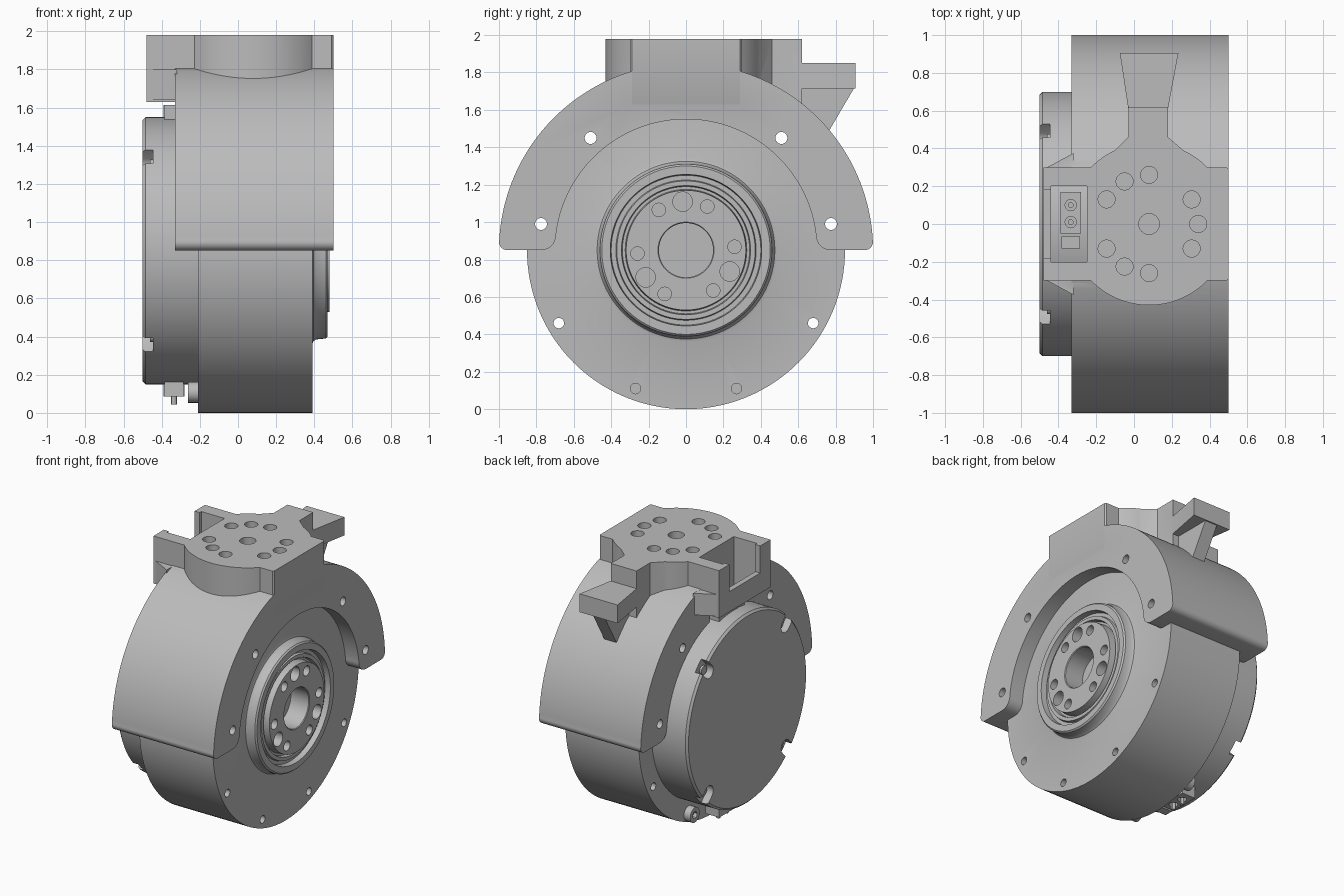
import bpy, bmesh, math
from mathutils import Matrix, Vector

cube = bpy.data.objects.get("Cube")
if cube:
    bpy.data.objects.remove(cube, do_unlink=True)

AXIS_Z = 0.85          # height of the motor axis
HUB_X = 0.08           # centre of the mounting pad

grey = bpy.data.materials.new("machined grey")
grey.use_nodes = True
COLOUR = (0.5, 0.5, 0.5, 1)
grey.diffuse_color = COLOUR
grey.node_tree.nodes["Principled BSDF"].inputs["Base Color"].default_value = COLOUR


def make(name, bm):
    bmesh.ops.recalc_face_normals(bm, faces=bm.faces)
    mesh = bpy.data.meshes.new(name)
    bm.to_mesh(mesh)
    bm.free()
    mesh.materials.append(grey)
    obj = bpy.data.objects.new(name, mesh)
    bpy.context.collection.objects.link(obj)
    return obj


def prism(name, pts, axis, lo, hi):
    """Extrude a 2D outline: axis 'x' takes (y, z) points, 'z' takes (x, y)."""
    place = (lambda p, t: (t, *p)) if axis == "x" else (lambda p, t: (*p, t))
    bm = bmesh.new()
    face = bm.faces.new([bm.verts.new(place(p, lo)) for p in pts])
    new = bmesh.ops.extrude_face_region(bm, geom=[face])["geom"]
    shift = Vector(place((0, 0), hi - lo))
    bmesh.ops.translate(bm, vec=shift, verts=[v for v in new if isinstance(v, bmesh.types.BMVert)])
    return make(name, bm)


def box(name, x, y, z):
    return prism(name, [(x[0], y[0]), (x[1], y[0]), (x[1], y[1]), (x[0], y[1])], "z", *z)


def rods(name, spots, axis, lo, hi, segments=24):
    """Parallel cylinders in one mesh; each spot is (a, b, radius)."""
    bm = bmesh.new()
    for a, b, r in spots:
        mid = (lo + hi) / 2
        if axis == "x":
            m = Matrix.Translation((mid, a, b)) @ Matrix.Rotation(math.pi / 2, 4, "Y")
        else:
            m = Matrix.Translation((a, b, mid))
        bmesh.ops.create_cone(bm, cap_ends=True, segments=segments, radius1=r, radius2=r,
                              depth=hi - lo, matrix=m)
    return make(name, bm)


def lathe(name, profile, segments=128):
    """Revolve (x, radius) points about the motor axis."""
    bm = bmesh.new()
    verts = [bm.verts.new((x, 0, AXIS_Z + r)) for x, r in profile]
    edges = [bm.edges.new(pair) for pair in zip(verts, verts[1:])]
    bmesh.ops.spin(bm, geom=verts + edges, cent=(0, 0, AXIS_Z), axis=(1, 0, 0),
                   angle=math.tau, steps=segments)
    bmesh.ops.remove_doubles(bm, verts=bm.verts, dist=1e-5)
    return make(name, bm)


def combine(obj, others, operation):
    for other in others:
        mod = obj.modifiers.new("bool", "BOOLEAN")
        mod.object, mod.operation, mod.solver = other, operation, "EXACT"
        bpy.context.view_layer.objects.active = obj
        bpy.ops.object.modifier_apply(modifier=mod.name)
        bpy.data.objects.remove(other, do_unlink=True)


def arc(cx, cy, r, start, end, n):
    steps = [math.radians(start + (end - start) * i / n) for i in range(n + 1)]
    return [(cx + r * math.cos(a), cy + r * math.sin(a)) for a in steps]


def ring(cx, cy, dist, radius, angles):
    return [(*p, radius) for a in angles for p in arc(cx, cy, dist, a, a, 1)[:1]]


def mirrored(spots):
    return [(s * y, z, r) for y, z, r in spots for s in (-1, 1)]


# Motor housing with its stepped output flange
housing = lathe("motor_housing", [
    (-0.21, 0), (-0.21, 0.85), (0.39, 0.85), (0.39, 0.49), (0.395, 0.475), (0.41, 0.465),
    (0.46, 0.46), (0.47, 0.45), (0.47, 0.405), (0.43, 0.40), (0.43, 0.375), (0.45, 0.37),
    (0.45, 0.345), (0.42, 0.34), (0.42, 0.325), (0.48, 0.32), (0.48, 0.15), (0.475, 0.145),
    (0.33, 0.145), (0.33, 0)])
UPPER = mirrored([(0.51, 1.45, 0.032), (0.775, 0.99, 0.032)])
LOWER = mirrored([(0.68, 0.46, 0.028), (0.27, 0.11, 0.028)])
combine(housing, [
    rods("rim_holes", UPPER + LOWER, "x", -1, 1),
    rods("flange_holes", ring(0, AXIS_Z, 0.26, 0.036, range(4, 364, 60)), "x", 0.38, 0.6),
    rods("dowel_holes", ring(0, AXIS_Z, 0.26, 0.052, (94, 214, 334)), "x", 0.38, 0.6),
], "DIFFERENCE")

# Rear cover with four screw notches
cover = lathe("rear_cover", [(-0.5, 0), (-0.5, 0.685), (-0.485, 0.70), (-0.2, 0.70), (-0.2, 0)])
for i in range(4):
    turn = (Matrix.Translation((0, 0, AXIS_Z)) @ Matrix.Rotation(math.radians(45 + 90 * i), 4, "X")
            @ Matrix.Translation((0, 0, -AXIS_Z)))
    notch = prism("notch", [(0.75, 0.80), (0.75, 0.90)] + arc(0.63, AXIS_Z, 0.05, 90, 270, 8),
                  "x", -0.6, -0.445)
    notch.data.transform(turn)
    combine(cover, [notch], "DIFFERENCE")
    screw = rods("cover_screw", [(0.63, AXIS_Z, 0.032)], "x", -0.46, -0.43)
    screw.data.transform(turn)

# Saddle bracket: half ring with rounded feet
saddle = prism("bracket", (
    arc(0, AXIS_Z, 1.0, 3, 177, 96)
    + arc(-0.955, AXIS_Z + 0.045, 0.045, 180, 270, 6)
    + arc(-0.775, AXIS_Z + 0.08, 0.08, 270, 360, 8)
    + arc(0, AXIS_Z, 0.70, 173, 7, 72)
    + arc(0.775, AXIS_Z + 0.08, 0.08, 180, 270, 8)
    + arc(0.955, AXIS_Z + 0.045, 0.045, 270, 360, 6)), "x", -0.33, 0.5)

# Mounting pad, rear arm, drop step and brace
pad = prism("pad", (
    [(0.5, -0.29), (0.5, 0.29), (0.49, 0.3)] + arc(HUB_X, 0, 0.43, 44.2, 65, 8)
    + [(0.18, 0.46), (0.18, 0.62), (-0.03, 0.62), (-0.03, 0.46)]
    + arc(HUB_X, 0, 0.43, 115, 135.8, 8)
    + [(-0.48, 0.3), (-0.48, -0.3)] + arc(HUB_X, 0, 0.43, 224.2, 315.8, 32)
    + [(0.49, -0.3)]), "z", 1.63, 1.98)
step = prism("step", [(0.17, 0.5), (0.18, 0.61), (0.235, 0.905), (-0.075, 0.905), (-0.03, 0.61),
                      (-0.02, 0.5)], "z", 1.715, 1.85)
brace = prism("brace", [(0.5, 1.73), (0.895, 1.73), (0.895, 1.71), (0.76, 1.48), (0.5, 1.6)],
              "x", 0.03, 0.13)
gussets = [prism("gusset", [(-0.32, s * 0.376), (-0.33, s * 0.37), (-0.46, s * 0.3),
                            (-0.46, s * 0.28), (-0.32, s * 0.28)], "z", 1.64, 1.8)
           for s in (-1, 1)]
combine(saddle, [pad, step, brace] + gussets, "UNION")

# Cable pocket, pad holes and rim holes
combine(saddle, [
    box("pocket", (-0.44, -0.25), (-0.2, 0.2), (1.45, 2.1)),
    box("pocket_mouth", (-0.6, -0.26), (-0.18, 0.18), (1.78, 2.1)),
    rods("pad_holes", ring(HUB_X, 0, 0.26, 0.045, list(range(30, 390, 60)) + [0, 120, 240])
         + [(HUB_X, 0, 0.055)], "z", 1.71, 2.1),
    rods("saddle_holes", UPPER, "x", -1, 1),
], "DIFFERENCE")

# Cable sockets above and below the cover
for side, z in (("upper", (1.53, 1.615)), ("lower", (0.085, 0.17))):
    top = z[1] if side == "upper" else z[0]
    power = box(side + "_power_socket", (-0.39, -0.28), (-0.05, 0.17), z)
    box(side + "_signal_socket", (-0.385, -0.285), (-0.13, -0.065), z)
    combine(power, [rods("bores", [(-0.335, 0.1, 0.03), (-0.335, 0.01, 0.03)], "z",
                         top - 0.03, top + 0.03, 16)], "DIFFERENCE")
    rods(side + "_socket_pins", [(-0.335, 0.1, 0.015), (-0.335, 0.01, 0.015)], "z",
         top - 0.04, top + 0.01 - 0.02 * (side == "upper"), 12)

# Hex-socket screws at the foot of the housing
for y in (-0.27, 0.27):
    head = rods("housing_screw", [(y, 0.108, 0.055)], "x", -0.262, -0.2)
    combine(head, [rods("hex", [(y, 0.108, 0.028)], "x", -0.3, -0.235, 6)], "DIFFERENCE")

for obj in bpy.context.scene.objects:
    obj.select_set(obj.type == "MESH")
    if obj.type == "MESH":
        bpy.context.view_layer.objects.active = obj
bpy.ops.object.shade_smooth_by_angle(angle=math.radians(30))
